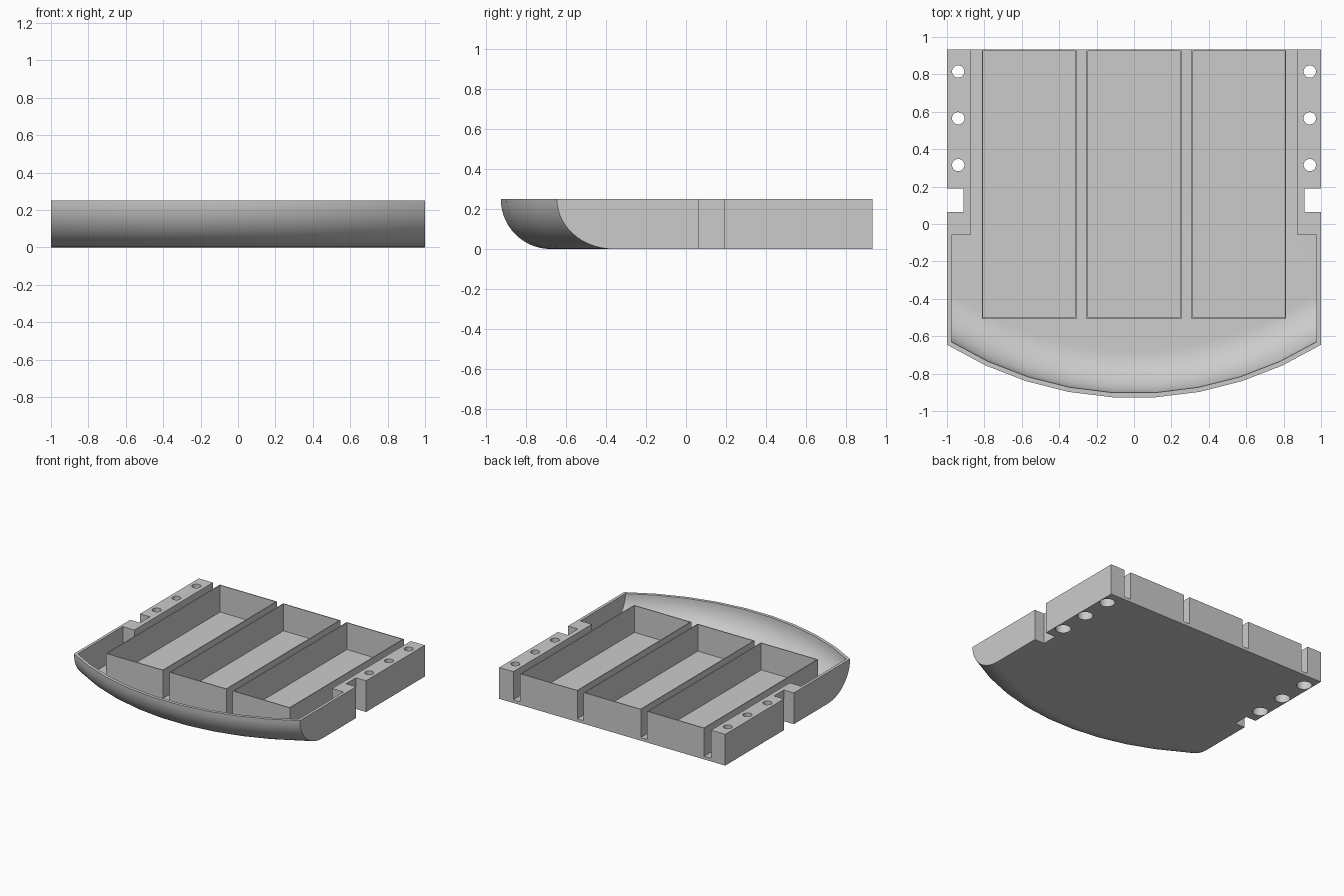
import bpy, bmesh, math

if "Cube" in bpy.data.objects:
    bpy.data.objects.remove(bpy.data.objects["Cube"])

H, FLOOR, BACK = 0.25, 0.025, 0.933      # height, floor thickness, rear edge
R, YC, A, N = 1.9, 0.97, math.asin(1 / 1.9), 9   # bowed front arc, 9 segments
STEPS = 14

grey = bpy.data.materials.new("light_grey")
grey.diffuse_color = (0.6, 0.6, 0.6, 1)
grey.use_nodes = True
grey.node_tree.nodes["Principled BSDF"].inputs["Base Color"].default_value = grey.diffuse_color


def finish(bm, name):
    bmesh.ops.recalc_face_normals(bm, faces=bm.faces)
    me = bpy.data.meshes.new(name)
    bm.to_mesh(me)
    bm.free()
    me.materials.append(grey)
    ob = bpy.data.objects.new(name, me)
    bpy.context.collection.objects.link(ob)
    return ob


def loft(bm, loops):
    """Skin a row of closed loops and cap both ends."""
    rows = [[bm.verts.new(p) for p in lp] for lp in loops]
    n = len(rows[0])
    for a, b in zip(rows, rows[1:]):
        for k in range(n):
            bm.faces.new((a[k], a[(k + 1) % n], b[(k + 1) % n], b[k]))
    bm.faces.new(rows[0])
    bm.faces.new(rows[-1][::-1])


def add_box(bm, x0, x1, y0, y1, z0, z1):
    loft(bm, [[(x0, y0, z), (x1, y0, z), (x1, y1, z), (x0, y1, z)] for z in (z0, z1)])


def quarter(r):
    """Quarter-round front profile from rim to floor: (inset, z)."""
    ts = [math.pi / 2 * k / STEPS for k in range(STEPS + 1)]
    return [(H - r * math.cos(t), H - r * math.sin(t)) for t in ts]


def end_y(x, d):
    """Front edge, inset by d, on the outermost arc segment."""
    m = A * (N - 1) / N
    return YC - ((R - d) * math.cos(A / N) - abs(x) * math.sin(m)) / math.cos(m)


def front(i, d):
    if i in (0, N):
        x = -1 if i == 0 else 1
        return x, end_y(x, d)
    a = -A + 2 * A * i / N
    return (R - d) * math.sin(a), YC - (R - d) * math.cos(a)


# Tray: floor with a curved, bowed front shell
outer, inner = quarter(H), quarter(H - FLOOR)
loops = []
for i in range(N + 1):
    out = [(*front(i, d), z) for d, z in outer]
    inn = [(*front(i, d), z) for d, z in inner]
    xb = out[-1][0]
    loops.append(out + [(xb, BACK, 0), (xb, BACK, FLOOR)] + inn[::-1])
bm = bmesh.new()
loft(bm, loops)
tray = finish(bm, "tray_shell")

# Thin side walls and thick rear mounting rails
parts = [tray]
for s, side in ((-1, "left"), (1, "right")):
    bm = bmesh.new()
    loft(bm, [[(s * x, end_y(x, d), z) for d, z in inner]
              + [(s * x, -0.06, FLOOR), (s * x, -0.06, H)] for x in (0.977, 1)])
    finish(bm, side + "_side_wall")
    bm = bmesh.new()
    add_box(bm, *sorted((s * 0.875, s * 1)), -0.06, BACK, FLOOR, H)
    parts.append(finish(bm, side + "_mounting_rail"))

# Cutter: side notches and counterbored screw holes
bm = bmesh.new()
for s in (-1, 1):
    add_box(bm, *sorted((s * 0.912, s * 1.1)), 0.065, 0.19, -0.1, 0.4)
    for y in (0.315, 0.565, 0.815):
        loft(bm, [[(s * 0.94 + r * math.cos(2 * math.pi * k / 32),
                    y + r * math.sin(2 * math.pi * k / 32), z) for k in range(32)]
                  for r, z in ((0.057, -0.1), (0.057, 0.13), (0.033, 0.13), (0.033, 0.4))])
cutter = finish(bm, "notch_and_hole_cutter")
cutter.hide_render = True
for ob in parts:
    mod = ob.modifiers.new("cuts", 'BOOLEAN')
    mod.operation, mod.solver, mod.object = 'DIFFERENCE', 'EXACT', cutter
    bpy.context.view_layer.objects.active = ob
    bpy.ops.object.modifier_apply(modifier=mod.name)
bpy.data.objects.remove(cutter)

# Smooth the curved surfaces, keep edges sharp
bpy.ops.object.select_all(action='DESELECT')
for ob in parts:
    ob.select_set(True)
bpy.context.view_layer.objects.active = tray
bpy.ops.object.shade_smooth_by_angle(angle=math.radians(30))

# Three open thin-walled bins
for cx, label in ((-0.561, "left"), (0, "middle"), (0.561, "right")):
    bm = bmesh.new()
    add_box(bm, cx - 0.253, cx + 0.253, -0.507, BACK, FLOOR, H)
    bmesh.ops.recalc_face_normals(bm, faces=bm.faces)
    top = max(bm.faces, key=lambda f: f.calc_center_median().z)
    bmesh.ops.inset_region(bm, faces=[top], thickness=0.01)
    ext = bmesh.ops.extrude_discrete_faces(bm, faces=[top])
    for v in ext["faces"][0].verts:
        v.co.z = FLOOR + 0.01
    finish(bm, label + "_bin")
